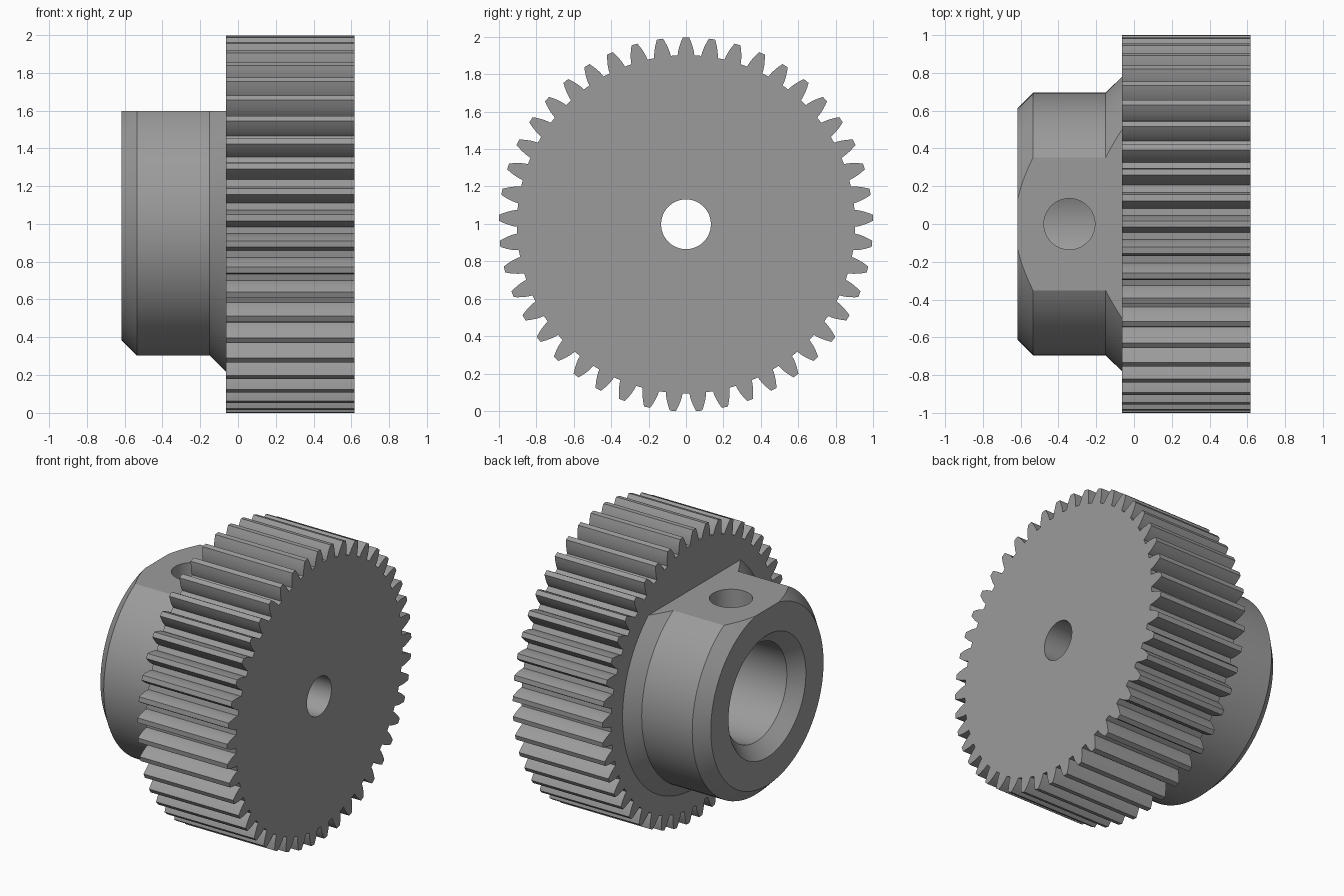
import bpy, bmesh, math
from mathutils import Matrix

if "Cube" in bpy.data.objects:
    bpy.data.objects.remove(bpy.data.objects["Cube"])

CZ = 0.998            # height of the gear axis
X_BACK, X_WEB, X_FACE = -0.617, -0.064, 0.617
TEETH = 45
MODULE = 2 / (TEETH + 2)

steel = bpy.data.materials.new("steel_grey")
steel.diffuse_color = (0.33, 0.33, 0.33, 1)
steel.use_nodes = True
steel.node_tree.nodes["Principled BSDF"].inputs["Base Color"].default_value = steel.diffuse_color


def make_object(name, bm):
    bmesh.ops.recalc_face_normals(bm, faces=bm.faces)
    mesh = bpy.data.meshes.new(name)
    bm.to_mesh(mesh)
    bm.free()
    mesh.materials.append(steel)
    ob = bpy.data.objects.new(name, mesh)
    bpy.context.collection.objects.link(ob)
    return ob


def lathe(name, profile, segments=96):
    """Solid of revolution about the gear axis from (x, radius) pairs."""
    bm = bmesh.new()
    rings = []
    for x, r in profile:
        ring = []
        for i in range(segments):
            a = 2 * math.pi * i / segments
            ring.append(bm.verts.new((x, r * math.sin(a), CZ + r * math.cos(a))))
        rings.append(ring)
    for a, b in zip(rings, rings[1:]):
        for i in range(segments):
            j = (i + 1) % segments
            bm.faces.new((a[i], a[j], b[j], b[i]))
    bm.faces.new(rings[0])
    bm.faces.new(rings[-1])
    return make_object(name, bm)


def combine(target, tool, operation):
    """Apply a boolean and discard the tool."""
    bpy.context.view_layer.objects.active = target
    mod = target.modifiers.new("bool", 'BOOLEAN')
    mod.operation = operation
    mod.solver = 'EXACT'
    mod.object = tool
    bpy.ops.object.modifier_apply(modifier=mod.name)
    bpy.data.objects.remove(tool, do_unlink=True)


def gear_outline():
    """Involute spur gear outline as (radius, angle from the top)."""
    pitch = MODULE * TEETH / 2
    base = pitch * math.cos(math.radians(20))
    root = pitch - 1.25 * MODULE
    inv = lambda a: math.tan(a) - a
    flank = []
    for k in range(7):
        r = root + (1 - root) * k / 6
        half = (math.pi / (2 * TEETH) + inv(math.radians(20))
                - inv(math.acos(min(1, base / r))))
        flank.append((r, half))
    points = []
    for t in range(TEETH):
        mid = 2 * math.pi * t / TEETH
        points += [(r, mid - h) for r, h in flank]
        points += [(r, mid + h) for r, h in reversed(flank)]
    return points


# Toothed wheel
bm = bmesh.new()
outline = [bm.verts.new((X_WEB, r * math.sin(a), CZ + r * math.cos(a)))
           for r, a in gear_outline()]
disc = bm.faces.new(outline)
ext = bmesh.ops.extrude_face_region(bm, geom=[disc], use_keep_orig=True)
moved = [v for v in ext["geom"] if isinstance(v, bmesh.types.BMVert)]
bmesh.ops.translate(bm, verts=moved, vec=(X_FACE - X_WEB, 0, 0))
gear = make_object("gear_wheel", bm)

# Hub with chamfered end and flared root
hub = lathe("hub", [(X_BACK, 0.612), (-0.534, 0.695), (-0.15, 0.695),
                    (X_WEB, 0.78), (0.05, 0.78)])

# Flat on top of the hub
bm = bmesh.new()
bmesh.ops.create_cube(bm, size=1, matrix=Matrix.Translation((-0.3, 0, 1.85))
                      @ Matrix.Diagonal((1.4, 2, 0.506, 1)))
combine(hub, make_object("flat_cutter", bm), 'DIFFERENCE')
combine(gear, hub, 'UNION')

# Stepped, countersunk bore
bore = lathe("bore_cutter", [(X_BACK - 0.02, 0.44), (X_BACK, 0.42),
                             (X_BACK + 0.085, 0.335), (0.28, 0.335),
                             (0.28, 0.133), (X_FACE + 0.05, 0.133)])
combine(gear, bore, 'DIFFERENCE')

# Set screw hole through the flat
bm = bmesh.new()
bmesh.ops.create_cone(bm, cap_ends=True, segments=64, radius1=0.135,
                      radius2=0.135, depth=0.7,
                      matrix=Matrix.Translation((-0.342, 0, CZ + 0.4)))
combine(gear, make_object("screw_hole_cutter", bm), 'DIFFERENCE')

# Smooth curved walls, crisp machined edges
gear.name = "spur_gear_with_hub"
bpy.ops.object.select_all(action='DESELECT')
gear.select_set(True)
bpy.context.view_layer.objects.active = gear
bpy.ops.object.shade_smooth_by_angle(angle=math.radians(25))
